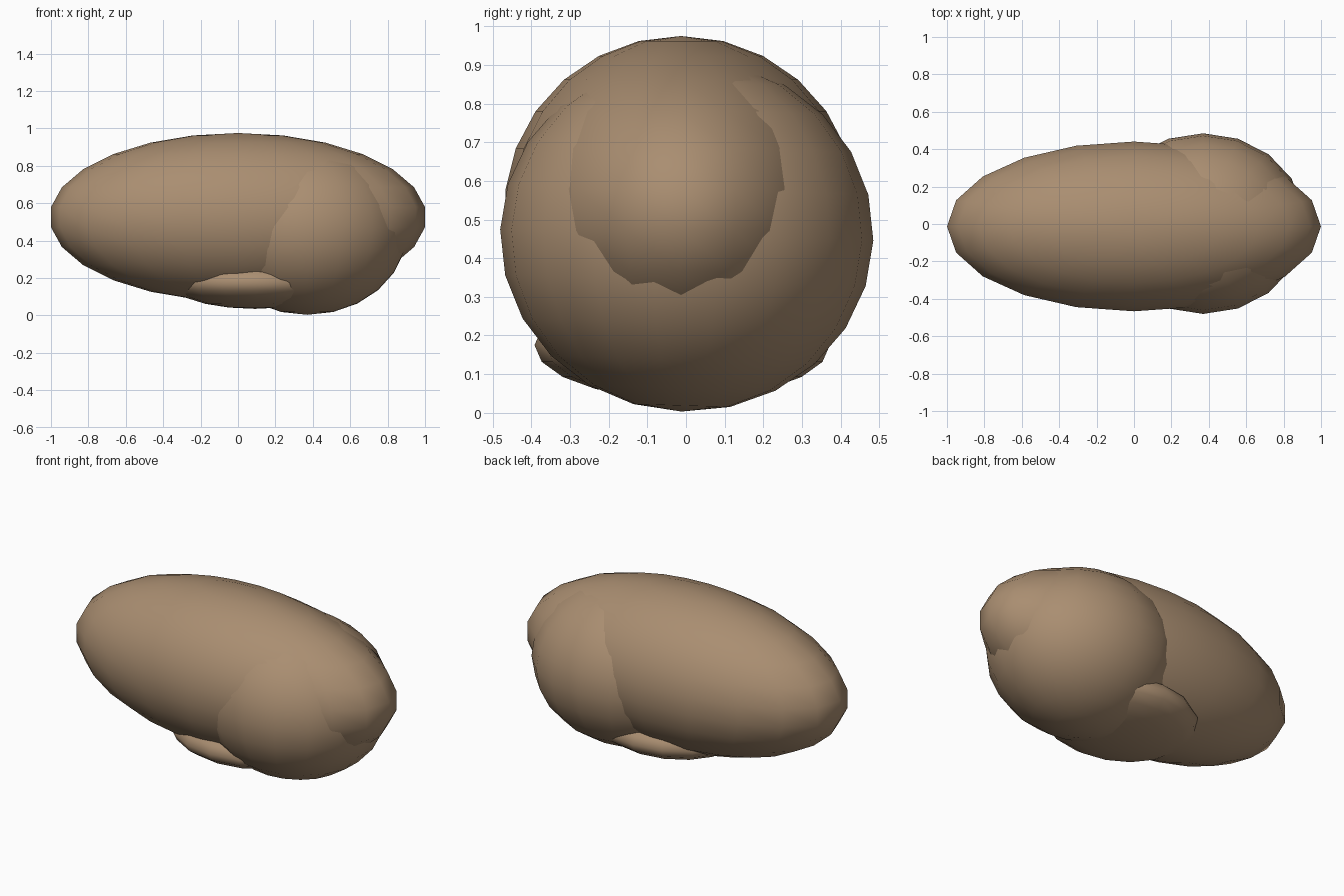
import bpy
import bmesh

old = bpy.data.objects.get("Cube")
if old:
    bpy.data.objects.remove(old, do_unlink=True)

# One earthy brown for the whole body
brown = bpy.data.materials.new("earthy brown")
brown.use_nodes = True
color = (0.40, 0.27, 0.165, 1.0)
brown.diffuse_color = color
shader = brown.node_tree.nodes["Principled BSDF"]
shader.inputs["Base Color"].default_value = color
shader.inputs["Roughness"].default_value = 0.9


def ellipsoid(name, center, radii, segments, rings, roll=0.0):
    """Smooth ellipsoid with its poles along z."""
    bm = bmesh.new()
    bmesh.ops.create_uvsphere(bm, u_segments=segments, v_segments=rings, radius=1.0)
    for v in bm.verts:
        v.co = [c * r for c, r in zip(v.co, radii)]
    for f in bm.faces:
        f.smooth = True
    mesh = bpy.data.meshes.new(name)
    bm.to_mesh(mesh)
    bm.free()
    mesh.materials.append(brown)
    obj = bpy.data.objects.new(name, mesh)
    obj.location = center
    obj.rotation_euler.x = roll
    bpy.context.collection.objects.link(obj)
    return obj


# Long main body
ellipsoid("long_body", (0, -0.013, 0.525), (1.007, 0.457, 0.45), 20, 13)

# Rounded bulge low on the left end
ellipsoid("round_bulge", (0.37, 0.002, 0.46), (0.545, 0.483, 0.457), 18, 12, -0.03)

# Flat swelling under the middle
ellipsoid("under_swelling", (0.09, -0.01, 0.175), (0.45, 0.382, 0.14), 16, 10)
